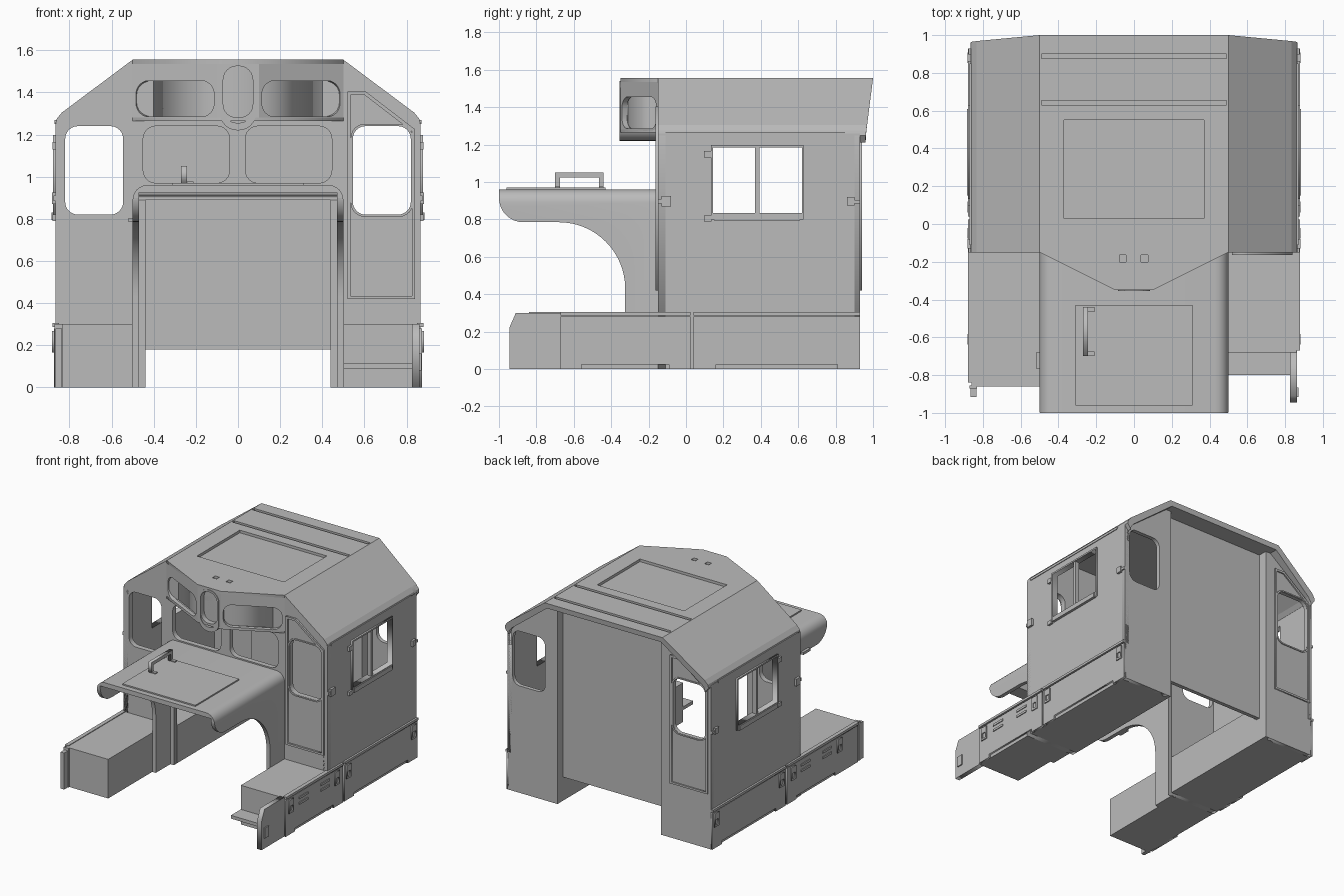
import bpy, bmesh
from math import sin, cos, pi, atan2
from mathutils import Vector

cube = bpy.data.objects.get("Cube")
if cube:
    bpy.data.objects.remove(cube, do_unlink=True)

grey = bpy.data.materials.new("plain_grey")
grey.use_nodes = True
colour = (0.5, 0.5, 0.5, 1)
grey.diffuse_color = colour
grey.node_tree.nodes["Principled BSDF"].inputs["Base Color"].default_value = colour


def add(name, bm):
    bmesh.ops.remove_doubles(bm, verts=bm.verts, dist=0.0001)
    bmesh.ops.recalc_face_normals(bm, faces=bm.faces)
    mesh = bpy.data.meshes.new(name)
    bm.to_mesh(mesh)
    bm.free()
    mesh.materials.append(grey)
    obj = bpy.data.objects.new(name, mesh)
    bpy.context.collection.objects.link(obj)
    return obj


def boxes(name, *spans):
    """One object made of boxes given as x0, x1, y0, y1, z0, z1."""
    bm = bmesh.new()
    for x0, x1, y0, y1, z0, z1 in spans:
        for v in bmesh.ops.create_cube(bm, size=1)["verts"]:
            v.co = (x1 if v.co.x > 0 else x0, y1 if v.co.y > 0 else y0, z1 if v.co.z > 0 else z0)
    return add(name, bm)


def slab(name, axis, lo, hi, outline, *holes):
    """Flat plate across one axis, with an outline and holes."""
    curve = bpy.data.curves.new(name, "CURVE")
    curve.dimensions, curve.fill_mode = "2D", "BOTH"
    curve.extrude = abs(hi - lo) / 2
    for loop in (outline, *holes):
        spline = curve.splines.new("POLY")
        spline.points.add(len(loop) - 1)
        for p, (u, v) in zip(spline.points, loop):
            p.co = (u, v, 0, 1)
        spline.use_cyclic_u = True
    temp = bpy.data.objects.new(name + "_outline", curve)
    bpy.context.collection.objects.link(temp)
    graph = bpy.context.evaluated_depsgraph_get()
    mesh = bpy.data.meshes.new_from_object(temp.evaluated_get(graph))
    bm = bmesh.new()
    bm.from_mesh(mesh)
    bpy.data.objects.remove(temp)
    bpy.data.meshes.remove(mesh)
    for vert in bm.verts:
        u, v, w = vert.co
        w += (lo + hi) / 2
        vert.co = {"x": (w, u, v), "y": (u, w, v), "z": (u, v, w)}[axis]
    return add(name, bm)


def rect(a0, a1, b0, b1):
    return [(a0, b0), (a1, b0), (a1, b1), (a0, b1)]


def arc(cx, cy, r, start, end, n=6):
    return [(cx + r * cos(start + (end - start) * i / n),
             cy + r * sin(start + (end - start) * i / n)) for i in range(n + 1)]


def rounded(a0, a1, b0, b1, r):
    corners = ((a1 - r, b1 - r), (a0 + r, b1 - r), (a0 + r, b0 + r), (a1 - r, b0 + r))
    return [p for i, c in enumerate(corners) for p in arc(*c, r, i * pi / 2, (i + 1) * pi / 2)]


def flip(points, s):
    return [(s * u, v) for u, v in points]


def boolean(obj, cutter, operation):
    mod = obj.modifiers.new("cut", "BOOLEAN")
    mod.object, mod.operation, mod.solver = cutter, operation, "EXACT"
    bpy.context.view_layer.objects.active = obj
    bpy.ops.object.modifier_apply(modifier=mod.name)
    bpy.data.objects.remove(cutter, do_unlink=True)


def smooth(obj):
    bpy.ops.object.select_all(action="DESELECT")
    obj.select_set(True)
    bpy.context.view_layer.objects.active = obj
    bpy.ops.object.shade_smooth_by_angle(angle=0.5)


eave = [(0.865, 1.25), (0.86, 1.275), (0.835, 1.305), (0.5, 1.555)]
door_window = rounded(0.545, 0.82, 0.82, 1.24, 0.06)
both = (("left", 1), ("right", -1))

# Roof shell with a leaning rear edge, sunk hatch, grooves and vents
outer = eave + flip(eave[::-1], -1)
inner = [(x * 0.965, z - 0.04) for x, z in outer]
section = outer + inner[::-1]
bm = bmesh.new()
front = [bm.verts.new((x, -0.15, z)) for x, z in section]
back = [bm.verts.new((x, 0.96 + max(0, z - 1.24) * 0.127, z)) for x, z in section]
n, half = len(section), len(outer)
for i in range(n):
    j = (i + 1) % n
    bm.faces.new((front[i], front[j], back[j], back[i]))
for ring in (front, back):
    for i in range(half - 1):
        bm.faces.new((ring[i], ring[i + 1], ring[n - 2 - i], ring[n - 1 - i]))
roof = add("roof", bm)
sunk = boxes("roof_cutter", (-0.37, 0.37, 0.03, 0.55, 1.535, 1.6),
             (-0.49, 0.49, 0.63, 0.655, 1.54, 1.6), (-0.49, 0.49, 0.875, 0.9, 1.54, 1.6))
boolean(roof, sunk, "DIFFERENCE")

# Front wall with its tall central opening
legs = [(0.44, 0.89), (0.44, 0), (0.865, 0)]
gable = legs + eave[:3] + [(0.5, 1.55)]
slab("front_wall", "y", -0.15, -0.11, gable + flip(gable[::-1], -1),
     door_window, flip(door_window, -1),
     rounded(-0.45, -0.04, 0.97, 1.24, 0.06), rounded(0.035, 0.445, 0.97, 1.24, 0.06))

# Windscreen bay above the bonnet
bay = [(-0.5, -0.14), (-0.5, -0.15), (-0.1, -0.35), (0.1, -0.35), (0.5, -0.15), (0.5, -0.14)]
core = [(-0.42, -0.14), (-0.09, -0.31), (0.09, -0.31), (0.42, -0.14)]
slab("bay_roof", "z", 1.535, 1.555, bay, *(rect(x - 0.018, x + 0.018, -0.2, -0.165) for x in (-0.06, 0.055)))
slab("bay_floor", "z", 1.265, 1.28, bay)
slab("bay_panes", "z", 1.27, 1.537, core)
slab("bay_centre", "y", -0.35, -0.31, rect(-0.1, 0.1, 1.27, 1.555), rounded(-0.07, 0.07, 1.282, 1.525, 0.06))
slab("bay_centre_frame", "y", -0.355, -0.31, rounded(-0.085, 0.085, 1.22, 1.54, 0.08),
     rounded(-0.07, 0.07, 1.255, 1.525, 0.065))
slab("bay_keel", "y", -0.31, -0.14, rounded(-0.085, 0.085, 1.22, 1.5, 0.08))
for side, s in both:
    pane = slab("bay_wall_" + side, "y", 0, 0.03, flip(rect(0, 0.447, 1.27, 1.55), s),
                flip(rounded(0.015, 0.43, 1.285, 1.455, 0.065), s))
    pane.location = Vector((s * 0.1, -0.35, 0))
    pane.rotation_euler.z = s * atan2(0.2, 0.4)

# Rear wall, set in between the two corners
boxes("rear_wall", (-0.47, 0.47, 0.83, 0.86, 0.18, 1.53))
corner = [(0.47, 0), (0.865, 0)] + eave[:3] + [(0.5, 1.54), (0.47, 1.54)]

# Doors: one at the front left, one at the rear right
door = [(0.52, 0.42), (0.84, 0.42), (0.84, 1.225), (0.605, 1.405), (0.52, 1.405)]
door_inner = [(0.535, 0.435), (0.825, 0.435), (0.825, 1.215), (0.6, 1.388), (0.535, 1.388)]
for name, s, y in (("front_door", 1, -0.158), ("rear_door", -1, 0.932)):
    slab(name + "_frame", "y", y - 0.006, y + 0.008, flip(door, s), flip(door_inner, s))
    slab(name + "_seal", "y", y, y + 0.006, flip(rounded(0.535, 0.83, 0.81, 1.25, 0.065), s),
         flip(door_window, s))

for side, s in both:
    def plate(name, x0, x1, outline, *holes):
        return slab(f"{name}_{side}", "x", s * x0, s * x1, outline, *holes)

    def blocks(name, *spans):
        return boxes(f"{name}_{side}", *((min(s * a, s * b), max(s * a, s * b), *rest) for a, b, *rest in spans))

    # Rear corner and side wall
    slab("rear_corner_" + side, "y", 0.9, 0.93, flip(corner, s), flip(door_window, s))
    blocks("rear_return", (0.44, 0.47, 0.83, 0.93, 0, 1.53))
    opening = rect(0.145, 0.62, 0.835, 1.185)
    plate("side_wall", 0.83, 0.865, rect(-0.15, 0.93, 0.29, 1.26), opening)
    plate("side_window_frame", 0.86, 0.878, rect(0.133, 0.628, 0.8, 1.197), opening)
    blocks("side_window_bar", (0.84, 0.872, 0.37, 0.392, 0.83, 1.19))
    blocks("side_window_sill", (0.86, 0.885, 0.15, 0.61, 0.795, 0.83))
    blocks("gutter", (0.86, 0.87, -0.11, 0.85, 1.25, 1.268))
    blocks("hinges", (0.86, 0.88, 0.095, 0.135, 0.79, 0.82), (0.86, 0.88, 0.095, 0.135, 1.13, 1.165))
    blocks("grab_brackets", (0.86, 0.882, -0.13, -0.08, 0.87, 0.925), (0.86, 0.875, -0.15, -0.13, 0.885, 0.91),
           (0.86, 0.882, 0.86, 0.9, 0.875, 0.92), (0.86, 0.875, 0.9, 0.93, 0.885, 0.905))

    # Footplate and floor
    nose = -0.68 if s > 0 else -0.86
    blocks("footplate", (0.5, 0.86, nose, -0.14, 0, 0.3))
    blocks("cab_floor", (0.44, 0.86, -0.15, 0.92, 0, 0.29))

    # Skirt panels with notched lower edges, trim, latches and vents
    start = -0.67 if s > 0 else -0.84
    for part, y0, y1, n0, n1 in (("front", start, 0.025, -0.56, -0.09), ("rear", 0.04, 0.93, 0.16, 0.81)):
        plate(f"skirt_{part}", 0.855, 0.874, [(y0, 0), (n0, 0), (n0, 0.025), (n1, 0.025),
              (n1, 0), (y1, 0), (y1, 0.28), (y0, 0.28)])
        blocks(f"skirt_{part}_trim", (0.85, 0.88, y0, y1, 0.287, 0.305))
    for y in (-0.61, -0.05, 0.09, 0.88):
        plate("latch", 0.87, 0.882, rect(y - 0.028, y + 0.028, 0.165, 0.268), rect(y - 0.016, y + 0.016, 0.18, 0.22))
    blocks("vents", *((0.87, 0.88, y, y + 0.105, z, z + 0.017) for y in (-0.51, -0.25) for z in (0.187, 0.23)))

# Front end posts and the boarding step
slab("end_post_left", "x", 0.825, 0.862, [(-0.945, 0), (-0.945, 0.22), (-0.91, 0.3), (-0.67, 0.3), (-0.67, 0)])
boxes("end_post_latch", (0.86, 0.87, -0.915, -0.865, 0.08, 0.16))
boxes("boarding_step", (0.5, 0.83, -0.8, -0.67, 0.09, 0.115))
boxes("end_post_right", (-0.87, -0.83, -0.87, -0.855, 0, 0.3), (-0.865, -0.835, -0.915, -0.865, 0, 0.28))

# Bonnet: an arched shell trimmed to the swept side profile
arch = [(0.47, 0), (0.5, 0)] + arc(0.43, 0.89, 0.07, 0, pi / 2)
hollow = [(0.47, 0.925), (0.47, 0)]
bonnet = slab("bonnet", "y", -1, -0.14, arch + flip(arch[::-1], -1) + flip(hollow[::-1], -1) + hollow)
profile = ([(-0.13, 0.98), (-1.01, 0.98), (-1.0, 0.9)] + arc(-0.87, 0.915, 0.13, pi, 1.5 * pi, 8)
           + arc(-0.68, 0.43, 0.355, pi / 2, 0, 16) + [(-0.325, -0.02), (-0.13, -0.02)])
boolean(bonnet, slab("bonnet_cutter", "x", -0.6, 0.6, profile), "INTERSECT")
smooth(bonnet)
slab("bonnet_lining", "x", -0.47, 0.47, [(-1, 0.93), (-0.14, 0.93), (-0.14, 0.89)])
boxes("bonnet_hatch", (-0.31, 0.31, -0.96, -0.43, 0.95, 0.97))
slab("hatch_handle", "x", -0.27, -0.243, [(-0.7, 0.965), (-0.675, 0.965), (-0.675, 1.025), (-0.465, 1.025),
     (-0.465, 0.965), (-0.44, 0.965), (-0.44, 1.05), (-0.7, 1.05)])
boxes("handle_feet", (-0.27, -0.21, -0.7, -0.675, 0.965, 0.978), (-0.27, -0.21, -0.465, -0.44, 0.965, 0.978))
boxes("bonnet_catch", (-0.52, -0.48, -0.765, -0.68, 0.785, 0.805))
